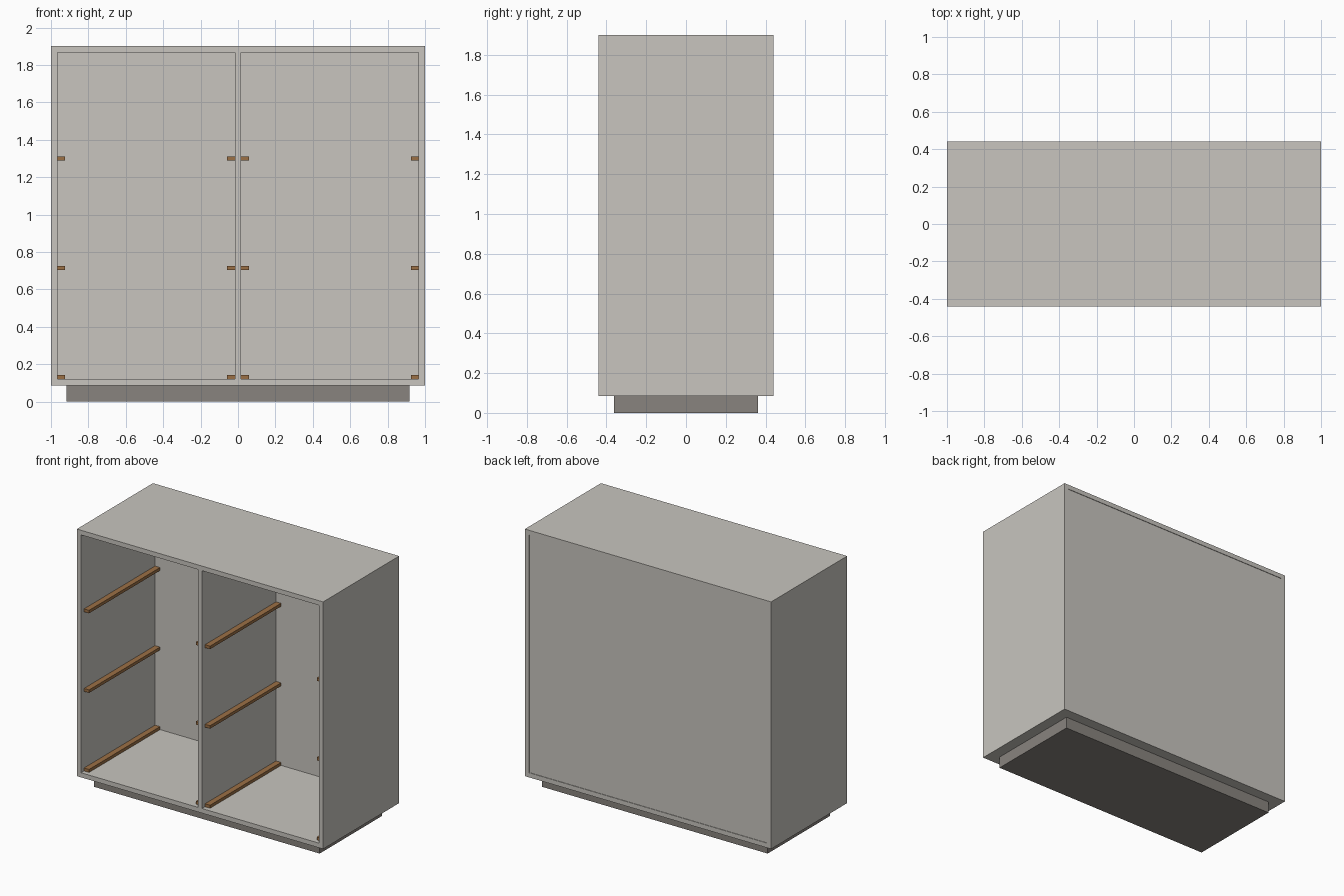
import bpy
import bmesh
from mathutils import Vector

cube = bpy.data.objects.get("Cube")
if cube:
    bpy.data.objects.remove(cube, do_unlink=True)


def material(name, rgb):
    mat = bpy.data.materials.new(name)
    mat.use_nodes = True
    colour = (*rgb, 1)
    mat.diffuse_color = colour
    mat.node_tree.nodes["Principled BSDF"].inputs["Base Color"].default_value = colour
    return mat


def box(name, low, high, mat):
    low, high = Vector(low), Vector(high)
    size, middle = high - low, (low + high) / 2
    bm = bmesh.new()
    bmesh.ops.create_cube(bm, size=1)
    bmesh.ops.scale(bm, vec=size, verts=bm.verts)
    mesh = bpy.data.meshes.new(name)
    bm.to_mesh(mesh)
    bm.free()
    mesh.materials.append(mat)
    obj = bpy.data.objects.new(name, mesh)
    obj.location = middle
    bpy.context.collection.objects.link(obj)
    return obj


panel_grey = material("pale warm grey", (0.58, 0.56, 0.52))
plinth_grey = material("dark warm grey", (0.25, 0.23, 0.21))
wood = material("brown wood", (0.33, 0.16, 0.06))

WIDTH, DEPTH = 1.0, 0.441          # half sizes
BOTTOM, TOP = 0.086, 1.90
T = 0.034                          # panel thickness
INNER = WIDTH - T
BACK = 0.417                       # inner face of the back panel
FLOOR, CEILING = BOTTOM + T, TOP - T

# Plinth
box("plinth", (-0.917, -0.362, 0), (0.917, 0.362, BOTTOM), plinth_grey)

# Carcass panels
box("right_side_panel", (-WIDTH, -DEPTH, BOTTOM), (-INNER, DEPTH, TOP), panel_grey)
box("left_side_panel", (INNER, -DEPTH, BOTTOM), (WIDTH, DEPTH, TOP), panel_grey)
box("top_panel", (-INNER, -DEPTH, CEILING), (INNER, DEPTH, TOP), panel_grey)
box("bottom_panel", (-INNER, -DEPTH, BOTTOM), (INNER, DEPTH, FLOOR), panel_grey)
box("back_panel", (-INNER, BACK, FLOOR), (INNER, DEPTH - 0.004, CEILING), panel_grey)
box("centre_divider", (-T / 2, -DEPTH, FLOOR), (T / 2, BACK, CEILING), panel_grey)

# Drawer runners on both walls of each bay
RUNNER_W, RUNNER_H, RUNNER_FRONT = 0.041, 0.022, -0.407
walls = {"outer": (INNER - RUNNER_W, INNER), "inner": (T / 2, T / 2 + RUNNER_W)}
for level, z in zip(("lower", "middle", "upper"), (FLOOR, 0.704, 1.288)):
    for wall, (near, far) in walls.items():
        for side, sign in (("left", 1), ("right", -1)):
            x0, x1 = sorted((sign * near, sign * far))
            box(f"{side}_{wall}_{level}_runner",
                (x0, RUNNER_FRONT, z), (x1, BACK, z + RUNNER_H), wood)
